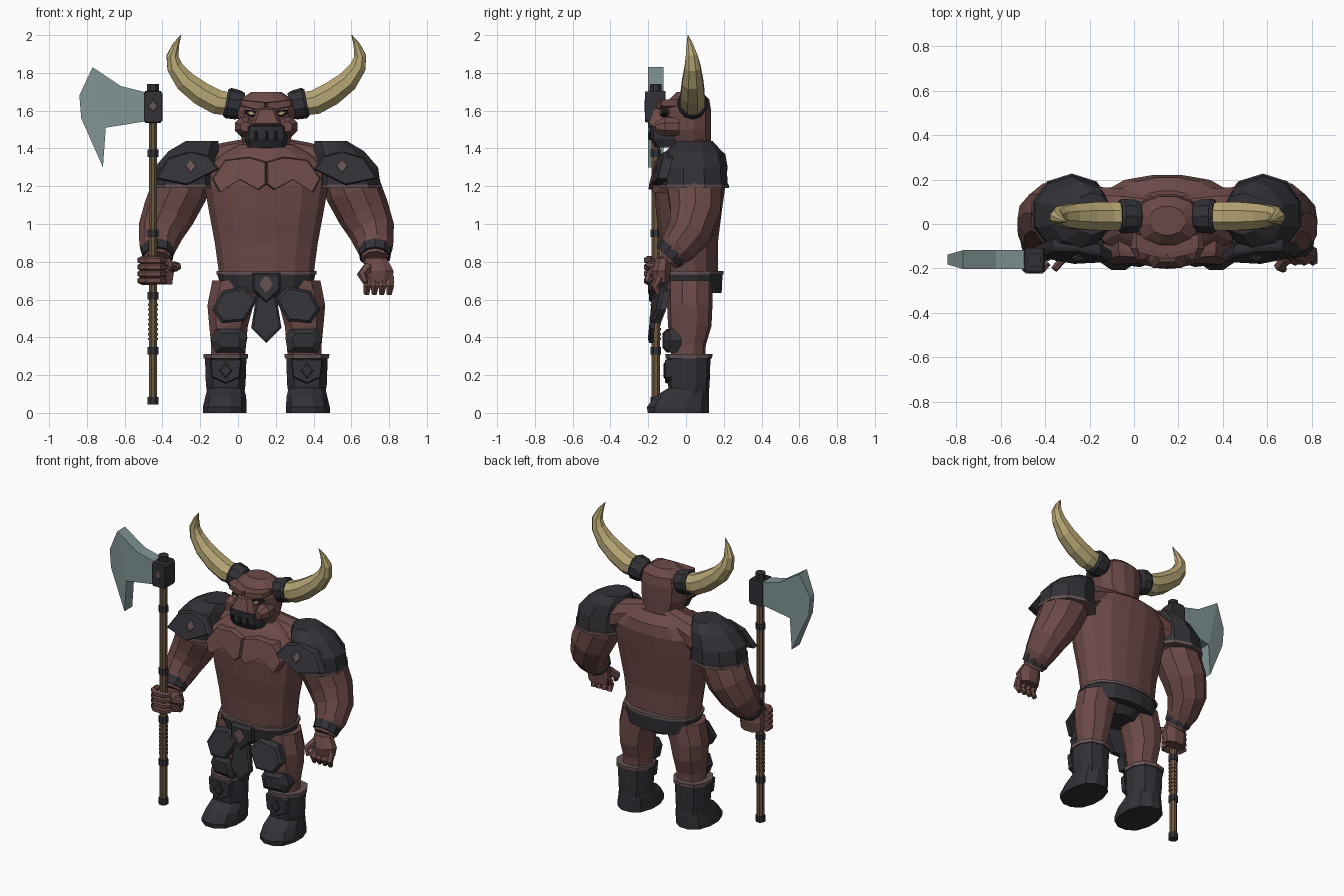
import bpy, bmesh, math
from mathutils import Vector

CX = 0.15  # centre line of the body


def mat(name, r, g, b):
    m = bpy.data.materials.new(name)
    m.diffuse_color = (r, g, b, 1)
    return m


SKIN = mat("red brown skin", .15, .068, .064)
ARMOR = mat("dark leather", .031, .031, .038)
TRIM = mat("dusky trim", .13, .085, .09)
HORN = mat("horn tan", .46, .37, .17)
STEEL = mat("grey steel", .22, .30, .30)
WOOD = mat("wood brown", .155, .098, .053)
BLACK = mat("black", .01, .01, .012)


def build(name, rings, material):
    """Skin a list of equal-length point rings and cap the ends."""
    bm = bmesh.new()
    loops = [[bm.verts.new(p) for p in r] for r in rings]
    n = len(loops[0])
    for a, b in zip(loops, loops[1:]):
        for i in range(n):
            j = (i + 1) % n
            bm.faces.new((a[i], a[j], b[j], b[i]))
    bm.faces.new(loops[0])
    bm.faces.new(loops[-1])
    bmesh.ops.recalc_face_normals(bm, faces=bm.faces)
    me = bpy.data.meshes.new(name)
    bm.to_mesh(me)
    bm.free()
    me.materials.append(material)
    ob = bpy.data.objects.new(name, me)
    bpy.context.collection.objects.link(ob)
    return ob


def stack(name, sections, material, s=1, n=12, p=2.4):
    """Horizontal sections (z, offset, half width, front y, back y)."""
    rings = []
    for z, u, rx, y0, y1 in sections:
        ring = []
        for i in range(n):
            a = 2 * math.pi * (i + .5) / n
            c, d = math.cos(a), math.sin(a)
            k = (abs(c) ** p + abs(d) ** p) ** (-1 / p)
            ring.append((CX + s * (u + rx * c * k),
                         (y0 + y1) / 2 + (y1 - y0) / 2 * d * k, z))
        rings.append(ring)
    return build(name, rings, material)


def tube(name, path, radii, material, n=8):
    """Round sections carried without twist along a bent path."""
    pts = [Vector(q) for q in path]
    rings, rot, old = [], None, None
    for i, q in enumerate(pts):
        d = (pts[min(i + 1, len(pts) - 1)] - pts[max(i - 1, 0)]).normalized()
        rot = d.to_track_quat('Z', 'Y') if rot is None else old.rotation_difference(d) @ rot
        old = d
        rings.append([q + rot @ Vector((radii[i] * math.cos(t), radii[i] * math.sin(t), 0))
                      for t in [2 * math.pi * (k + .5) / n for k in range(n)]])
    return build(name, rings, material)


def plate(name, pts, y, thick, material, s=1, su=0, sz=0, inset=.85):
    """Front-facing plate with bevelled rim; su and sz slope it sideways and upward."""
    cu = sum(q[0] for q in pts) / len(pts)
    cz = sum(q[1] for q in pts) / len(pts)

    def ring(k, dy):
        out = []
        for u, z in pts:
            u, z = cu + (u - cu) * k, cz + (z - cz) * k
            out.append((CX + s * u, y + dy + su * (abs(u) - abs(cu)) + sz * (z - cz), z))
        return out
    return build(name, [ring(1, thick), ring(1, thick * .3), ring(inset, 0)], material)


def diamond(name, u, z, r, y, s=1, material=TRIM, **kw):
    plate(name, [(u - r * .8, z), (u, z - r), (u + r * .8, z), (u, z + r)],
          y, .009, material, s, **kw)


# Torso, belt and loincloth
stack("torso", [(.62, 0, .15, -.09, .12), (.72, 0, .25, -.13, .17), (.9, 0, .275, -.14, .17),
                (1.06, 0, .305, -.16, .19), (1.2, 0, .33, -.17, .21), (1.3, 0, .33, -.155, .222),
                (1.37, 0, .25, -.11, .21), (1.42, 0, .15, -.07, .15)], SKIN, n=16)
stack("hip_cloth", [(.585, 0, .10, -.08, .11), (.66, 0, .2, -.11, .16)], ARMOR)
stack("belt", [(.635, 0, .235, -.135, .19), (.735, 0, .262, -.15, .195)], ARMOR, n=16)
stack("belt_rim", [(.732, 0, .267, -.155, .2), (.75, 0, .267, -.155, .2)], TRIM, n=16)
plate("loincloth", [(-.05, .64), (-.08, .45), (0, .37), (.08, .45), (.05, .64)],
      -.19, .03, ARMOR, sz=.1)
plate("buckle", [(-.075, .74), (-.075, .65), (0, .58), (.075, .65), (.075, .74)],
      -.195, .05, ARMOR)
diamond("buckle_stud", 0, .68, .05, -.201)

# Head
stack("head", [(1.36, 0, .14, -.06, .14), (1.43, 0, .125, -.10, .135), (1.5, 0, .15, -.12, .135),
               (1.6, 0, .155, -.12, .135), (1.66, 0, .14, -.09, .125),
               (1.70, 0, .08, -.05, .08)], SKIN)
plate("nose", [(-.045, 1.62), (-.085, 1.52), (.085, 1.52), (.045, 1.62)],
      -.185, .1, SKIN, sz=.35, inset=.75)
stack("mouth_guard", [(1.405, 0, .10, -.165, .0), (1.45, 0, .115, -.19, .0),
                      (1.52, 0, .112, -.195, .0)], ARMOR, p=3)
for i in range(-1, 2):
    u = i * .055
    plate("guard_slot", [(u - .008, 1.445), (u + .008, 1.445), (u + .008, 1.49), (u - .008, 1.49)],
          -.198, .009, BLACK)

# Axe
AX, AY = -.45, -.16


def rod(name, z0, z1, r, material):
    tube(name, [(AX, AY, z0), (AX, AY, z1)], (r, r), material)


rod("axe_shaft", .05, 1.6, .024, WOOD)
for z in (.065, .33, .62, .95, 1.375):
    rod("shaft_band", z - .02, z + .02, .031, ARMOR)
for i in range(8):
    rod("grip_ring", .385 + i * .026, .397 + i * .026, .029, WOOD)
rod("axe_cap", 1.68, 1.74, .033, ARMOR)
AU = AX - CX
plate("axe_block", [(AU - .05, 1.55), (AU - .04, 1.535), (AU + .04, 1.535), (AU + .05, 1.55),
                    (AU + .05, 1.69), (AU + .04, 1.705), (AU - .04, 1.705), (AU - .05, 1.69)],
      -.216, .108, ARMOR, inset=.95)
diamond("axe_stud", AU, 1.625, .035, -.221)
edge = [(-.77, 1.83), (-.84, 1.68), (-.83, 1.56), (-.715, 1.30)]
back = [(-.70, 1.51), (-.48, 1.545), (-.48, 1.695), (-.62, 1.73)]
build("axe_blade", [[(x, AY + h, z) for x, z in
                     [edge[0], (-.735, 1.67), (-.70, 1.51)] + back[1:]]
                    for h in (-.042, .042)], STEEL)
spine = [(-.70, 1.51), (-.735, 1.67)]
build("axe_edge", [[(x, AY + sg * (.022 if i in (1, 2) else .042), z)
                    for i, (x, z) in enumerate(edge + spine)] for sg in (-1, 1)], STEEL)

for s, side in ((-1, "left"), (1, "right")):
    def P(u, y, z):
        return (CX + s * u, y, z)

    # Face details
    tube("cheek", [P(.11, -.04, 1.515), P(.115, -.11, 1.515), P(.11, -.16, 1.515)],
         (.05, .055, .028), SKIN)
    plate("brow", [(.0, 1.605), (.03, 1.60), (.14, 1.625), (.14, 1.66), (.0, 1.645)],
          -.145, .08, SKIN, s, su=.25)
    plate("eye_socket", [(.042, 1.578), (.08, 1.566), (.118, 1.588), (.11, 1.604), (.045, 1.598)],
          -.132, .03, BLACK, s, su=.2)
    plate("eye", [(.055, 1.583), (.08, 1.574), (.105, 1.59), (.08, 1.598)],
          -.137, .009, HORN, s, su=.2)

    # Horns with cuffs
    tube("horn_cuff", [P(.125, .035, 1.625), P(.15, .035, 1.63), P(.2, .035, 1.64),
                       P(.215, .035, 1.643)], (.068, .078, .082, .072), ARMOR, 10)
    tube("horn", [P(.19, .035, 1.635), P(.26, .035, 1.645), P(.345, .035, 1.69),
                  P(.43, .035, 1.755), P(.485, .035, 1.83), P(.497, .03, 1.89),
                  P(.478, .02, 1.95), P(.452, .01, 2.0)],
         (.066, .07, .068, .06, .046, .034, .018, .002), HORN, 8)

    # Chest and shoulder muscles
    plate("pec", [(.0, 1.33), (.0, 1.21), (.04, 1.18), (.14, 1.235), (.25, 1.165),
                  (.29, 1.24), (.22, 1.34), (.09, 1.355)],
          -.172, .08, SKIN, s, su=.1, sz=.25, inset=.94)
    tube("trapezius", [P(.06, .065, 1.385), P(.2, .07, 1.34), P(.36, .06, 1.28)],
         (.075, .095, .115), SKIN, 10)

    # Pauldron
    stack("pauldron", [(1.2, .43, .185, -.135, .222), (1.3, .425, .175, -.135, .215),
                       (1.385, .385, .14, -.105, .19), (1.44, .34, .09, -.05, .14)],
          ARMOR, s, 10, 2)
    stack("pauldron_rim", [(1.19, .43, .19, -.14, .227), (1.21, .43, .19, -.14, .227)],
          TRIM, s, 10, 2)
    plate("pauldron_plate", [(.25, 1.29), (.30, 1.36), (.40, 1.385), (.52, 1.35), (.59, 1.24),
                             (.42, 1.205)], -.148, .05, ARMOR, s, su=.12, sz=.35, inset=.92)
    diamond("pauldron_stud", .40, 1.305, .036, -.158, s, sz=.35)

    # Arm, wrist cuff and hand
    tube(side + "_arm", [P(.42, .045, 1.3), P(.46, .045, 1.18), P(.515, .05, 1.06),
                         P(.56, .02, .96), P(.575, -.04, .88), P(.575, -.105, .81)],
         (.14, .15, .14, .122, .1, .068), SKIN, 10)
    tube("wrist_cuff", [P(.575, -.06, .865), P(.575, -.095, .825)], (.09, .083), ARMOR, 10)
    if s > 0:
        stack("palm", [(.69, .595, .07, -.175, -.085), (.75, .595, .083, -.185, -.08),
                       (.82, .58, .06, -.16, -.08)], SKIN, s, 8)
        for i in range(4):
            u = .535 + i * .04
            tube("finger", [P(u, -.14, .72), P(u, -.165, .67), P(u - .005, -.145, .63)],
                 (.024, .023, .016), SKIN, 6)
        tube("thumb", [P(.54, -.15, .77), P(.505, -.19, .73), P(.525, -.205, .69)],
             (.03, .026, .015), SKIN, 6)
    else:
        stack("palm", [(.68, .57, .075, -.15, -.07), (.75, .57, .085, -.17, -.06),
                       (.82, .57, .065, -.15, -.07)], SKIN, s, 8)
        for i in range(4):
            z = .70 + i * .036
            tube("finger", [P(.665, -.13, z), P(.66, -.175, z), P(.63, -.205, z),
                            P(.565, -.205, z), P(.535, -.175, z)],
                 (.02, .022, .022, .021, .016), SKIN, 6)
        tube("thumb", [P(.52, -.12, .77), P(.475, -.165, .775), P(.51, -.205, .785)],
             (.03, .026, .016), SKIN, 6)

    # Leg with thigh and knee plates
    stack("leg", [(.25, .205, .09, -.08, .10), (.36, .2, .095, -.08, .105),
                  (.46, .2, .105, -.095, .135), (.57, .19, .125, -.10, .14),
                  (.70, .15, .14, -.10, .14)], SKIN, s, 10)
    plate("thigh_plate", [(.045, .60), (.115, .485), (.235, .475), (.285, .545),
                          (.235, .645), (.115, .67)], -.165, .05, ARMOR, s, su=.15, sz=.3)
    plate("knee_guard", [(.125, .445), (.10, .40), (.115, .32), (.27, .32), (.295, .38),
                         (.27, .445)], -.12, .085, ARMOR, s, su=.1, inset=.6)

    # Boot
    stack("boot_shaft", [(.10, .215, .1, -.09, .12), (.15, .215, .108, -.095, .125),
                         (.3, .215, .113, -.10, .13)], ARMOR, s, 10)
    stack("boot_rim", [(.287, .215, .12, -.108, .138), (.312, .215, .122, -.11, .14)],
          TRIM, s, 10)
    stack("foot", [(0, .22, .118, -.205, .125), (.03, .22, .118, -.21, .125),
                   (.085, .215, .11, -.17, .125), (.135, .215, .098, -.09, .12)], ARMOR, s, 12)
    plate("shin_plate", [(.13, .285), (.14, .19), (.215, .155), (.29, .19), (.30, .285)],
          -.111, .04, ARMOR, s, inset=.92)
    diamond("shin_mark", .215, .225, .046, -.115, s, BLACK)
    diamond("shin_stud", .215, .225, .04, -.119, s, ARMOR)
